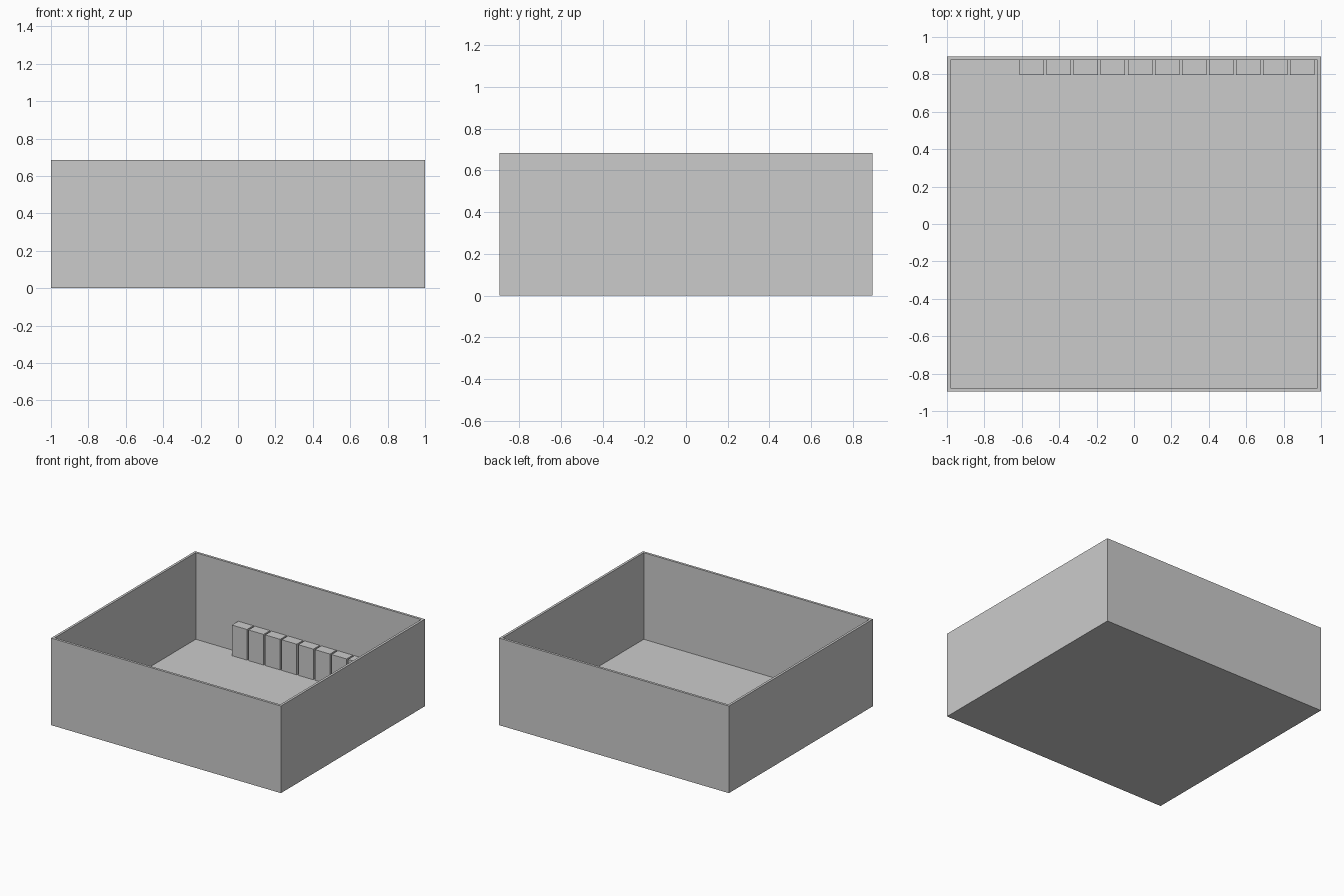
import bpy
import bmesh

if "Cube" in bpy.data.objects:
    bpy.data.objects.remove(bpy.data.objects["Cube"])

grey = bpy.data.materials.new("plain_grey")
grey.diffuse_color = (0.6, 0.6, 0.6, 1)
grey.use_nodes = True
grey.node_tree.nodes["Principled BSDF"].inputs["Base Color"].default_value = grey.diffuse_color


def finish(name, bm):
    bmesh.ops.recalc_face_normals(bm, faces=bm.faces[:])
    mesh = bpy.data.meshes.new(name)
    bm.to_mesh(mesh)
    bm.free()
    mesh.materials.append(grey)
    obj = bpy.data.objects.new(name, mesh)
    bpy.context.collection.objects.link(obj)
    return obj


def box(name, lo, hi):
    bm = bmesh.new()
    bmesh.ops.create_cube(bm, size=1)
    for v in bm.verts:
        v.co = [lo[i] if v.co[i] < 0 else hi[i] for i in range(3)]
    return finish(name, bm)


HALF_X, HALF_Y, HEIGHT = 1.0, 0.895, 0.685
WALL, FLOOR = 0.019, 0.004

# Room shell: a solid box whose top is inset for the rim, then sunk to the floor
bm = bmesh.new()
bmesh.ops.create_cube(bm, size=1)
for v in bm.verts:
    v.co = (v.co.x * 2 * HALF_X, v.co.y * 2 * HALF_Y, (v.co.z + 0.5) * HEIGHT)
top = max(bm.faces, key=lambda f: f.calc_center_median().z)
bmesh.ops.inset_region(bm, faces=[top], thickness=WALL, use_even_offset=True)
sunk = bmesh.ops.extrude_face_region(bm, geom=[top])["geom"]
for v in sunk:
    if isinstance(v, bmesh.types.BMVert):
        v.co.z = FLOOR
if top.is_valid:
    bmesh.ops.delete(bm, geom=[top], context='FACES_ONLY')
finish("room_shell", bm)

# Row of low cabinets along the back wall
for i in range(11):
    x = -0.611 + i * 0.1444
    box(f"cabinet_{i + 1}", (x, 0.797, FLOOR), (x + 0.131, HALF_Y - WALL, 0.245))
